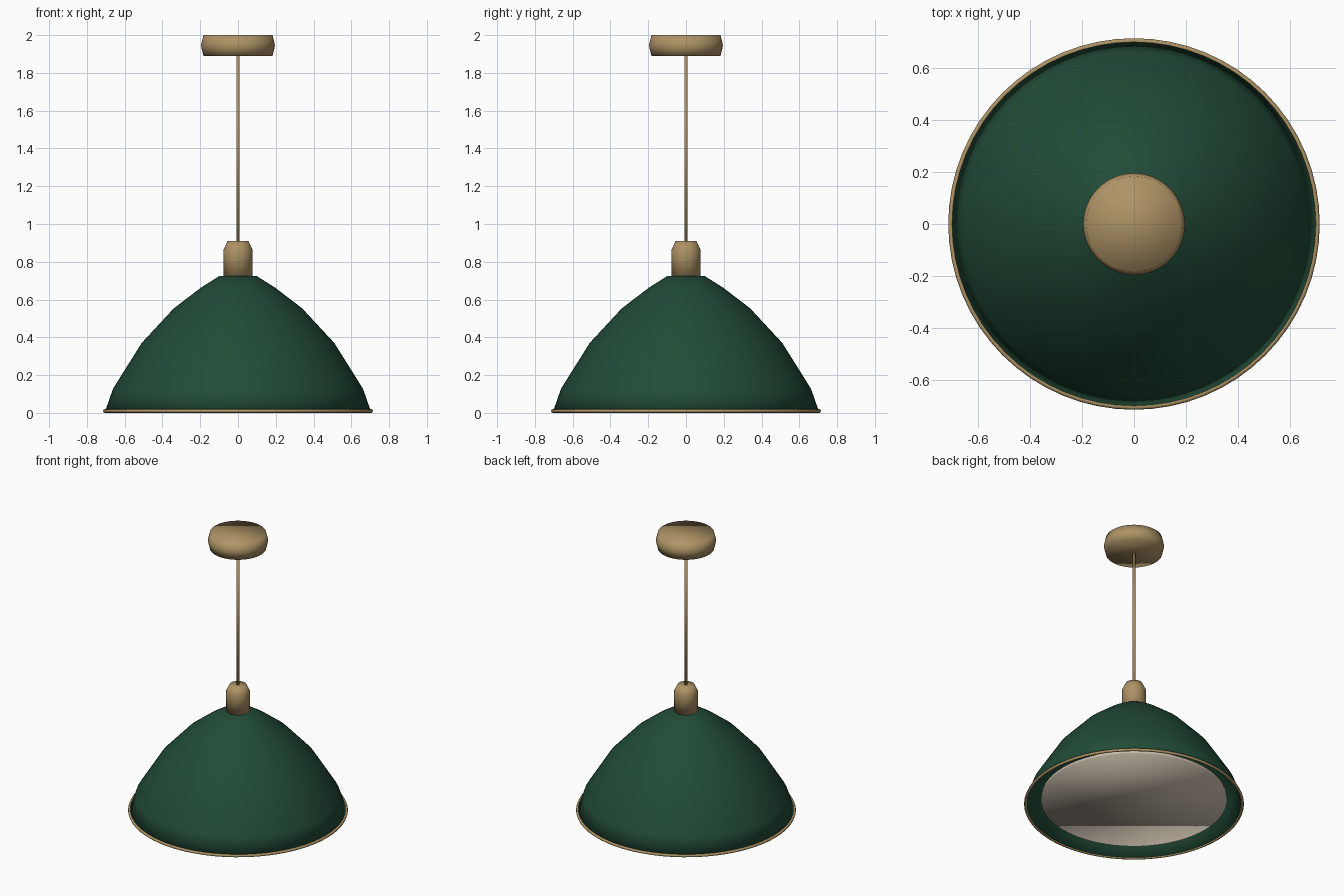
import bpy, bmesh, math

if "Cube" in bpy.data.objects:
    bpy.data.objects.remove(bpy.data.objects["Cube"])


def material(name, rgb):
    m = bpy.data.materials.new(name)
    m.diffuse_color = (*rgb, 1)
    m.use_nodes = True
    m.node_tree.nodes["Principled BSDF"].inputs["Base Color"].default_value = m.diffuse_color
    return m


BRASS = material("brass", (0.42, 0.29, 0.13))
GREEN = material("green_enamel", (0.015, 0.07, 0.038))
GLASS = material("diffuser_cream", (0.60, 0.52, 0.42))


def lathe(name, profile, mat, sides=64, caps=(True, True), closed=False):
    """Revolve a (radius, z) profile, listed bottom to top, around the z axis."""
    bm = bmesh.new()
    rings = [[bm.verts.new((r * math.cos(2 * math.pi * i / sides),
                            r * math.sin(2 * math.pi * i / sides), z))
              for i in range(sides)] for r, z in profile]
    pairs = list(zip(rings, rings[1:]))
    if closed:
        pairs.append((rings[-1], rings[0]))
    for a, b in pairs:
        for i in range(sides):
            j = (i + 1) % sides
            bm.faces.new((a[i], a[j], b[j], b[i]))
    if caps[0]:
        bm.faces.new(rings[0][::-1])
    if caps[1]:
        bm.faces.new(rings[-1])
    for f in bm.faces:
        f.smooth = True
    me = bpy.data.meshes.new(name)
    bm.to_mesh(me)
    bm.free()
    me.materials.append(mat)
    ob = bpy.data.objects.new(name, me)
    bpy.context.collection.objects.link(ob)
    return ob


# Ceiling plate
lathe("ceiling_canopy", [(0.183, 1.89), (0.196, 1.945), (0.183, 2.0)], BRASS)

# Suspension cord
lathe("cord", [(0.009, 0.9), (0.009, 1.9)], BRASS, 16)

# Lamp holder above the shade
lathe("socket_cap", [(0.077, 0.715), (0.077, 0.865), (0.055, 0.91)], BRASS, 48)

# Domed shade, open at the bottom, with a thin wall
shade = lathe("shade", [(0.703, 0.01), (0.662, 0.127), (0.51, 0.37), (0.34, 0.553),
                        (0.198, 0.662), (0.098, 0.725)], GREEN, caps=(False, True))
wall = shade.modifiers.new("wall", "SOLIDIFY")
wall.thickness = 0.008
wall.offset = -1

# Rolled brass rim
lathe("shade_rim", [(0.705 + 0.01 * math.cos(a * math.pi / 4), 0.01 + 0.01 * math.sin(a * math.pi / 4))
                    for a in range(8)], BRASS, 64, (False, False), closed=True)

# Recessed diffuser disc
lathe("diffuser", [(0.605, 0.04), (0.605, 0.06)], GLASS)
